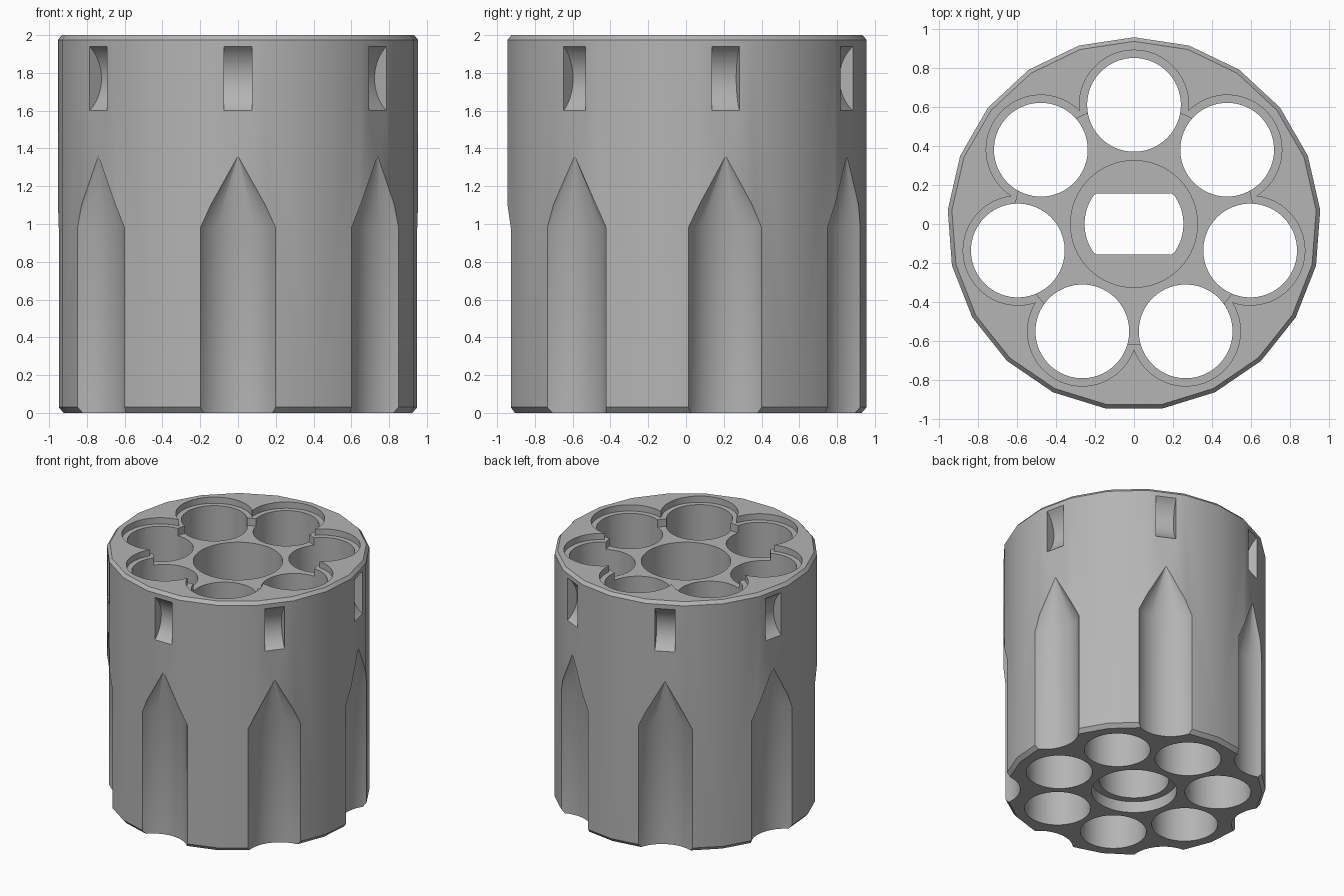
import bpy, bmesh, math
from mathutils import Matrix

cube = bpy.data.objects.get("Cube")
if cube:
    bpy.data.objects.remove(cube, do_unlink=True)

steel = bpy.data.materials.new("grey_steel")
steel.use_nodes = True
colour = (0.46, 0.46, 0.46, 1)
steel.diffuse_color = colour
steel.node_tree.nodes["Principled BSDF"].inputs["Base Color"].default_value = colour

COUNT = 7
STEP = math.tau / COUNT


def loft(name, sections, sides=64, matrix=Matrix(), flat=9.0):
    """Closed solid through circles given as (centre x, radius, z); flat clamps y."""
    bm = bmesh.new()
    rings = []
    for cx, r, z in sections:
        ring = []
        for i in range(sides):
            a = math.tau * i / sides
            y = max(-flat, min(flat, r * math.sin(a)))
            ring.append(bm.verts.new((cx + r * math.cos(a), y, z)))
        rings.append(ring)
    for low, high in zip(rings, rings[1:]):
        for i in range(sides):
            j = (i + 1) % sides
            bm.faces.new((low[i], low[j], high[j], high[i]))
    bm.faces.new(rings[0][::-1])
    bm.faces.new(rings[-1])
    bm.transform(matrix)
    mesh = bpy.data.meshes.new(name)
    bm.to_mesh(mesh)
    bm.free()
    mesh.materials.append(steel)
    ob = bpy.data.objects.new(name, mesh)
    bpy.context.collection.objects.link(ob)
    return ob


def cut(target, cutter):
    """Subtract the cutter, then remove it."""
    bpy.context.view_layer.objects.active = target
    mod = target.modifiers.new("cut", "BOOLEAN")
    mod.operation = "DIFFERENCE"
    mod.solver = "EXACT"
    mod.object = cutter
    bpy.ops.object.modifier_apply(modifier=mod.name)
    bpy.data.objects.remove(cutter, do_unlink=True)


def spin(angle):
    return Matrix.Rotation(angle, 4, "Z")


# Chamfered many-sided drum
drum = loft("revolving_drum",
            [(0, 0.93, 0), (0, 0.956, 0.03), (0, 0.956, 1.975), (0, 0.935, 2)],
            sides=21, matrix=spin(math.pi / 2))

# Ledges around the chambers, then the lower central floor
for k in range(COUNT):
    a = spin(math.pi / 2 + k * STEP)
    cut(drum, loft("ledge_cutter", [(0.61, 0.28, 1.95), (0.61, 0.28, 2.3)], matrix=a))
cut(drum, loft("floor_cutter", [(0, 0.615, 1.89), (0, 0.615, 2.3)], sides=96))

# Stepped central bore with a flat-sided middle
cut(drum, loft("upper_bore_cutter", [(0, 0.325, 1.4), (0, 0.325, 2.3)]))
cut(drum, loft("lower_recess_cutter", [(0, 0.31, -0.3), (0, 0.31, 0.09)]))
cut(drum, loft("lower_bore_cutter", [(0, 0.253, -0.3), (0, 0.253, 0.5)]))
cut(drum, loft("flat_slot_cutter", [(0, 0.253, 0.4), (0, 0.253, 1.6)], flat=0.155))

# Chambers, pointed flutes and scooped notches
for k in range(COUNT):
    a = spin(math.pi / 2 + k * STEP)
    cut(drum, loft("chamber_cutter", [(0.61, 0.24, -0.5), (0.61, 0.24, 2.5)], matrix=a))
    b = spin(-math.pi / 2 + k * STEP)
    cut(drum, loft("flute_cutter",
                   [(1.078, 0.25, -0.5), (1.078, 0.25, 0.98), (0.946, 0.0005, 1.36)],
                   matrix=b))
    lay = Matrix.Translation((1.085, 0, 1.77)) @ Matrix.Rotation(math.pi / 2, 4, "X")
    cut(drum, loft("notch_cutter", [(0, 0.22, -0.075), (0, 0.22, 0.075)], matrix=b @ lay))

bpy.ops.object.select_all(action="DESELECT")
drum.select_set(True)
bpy.context.view_layer.objects.active = drum
bpy.ops.object.shade_smooth_by_angle(angle=math.radians(30))
